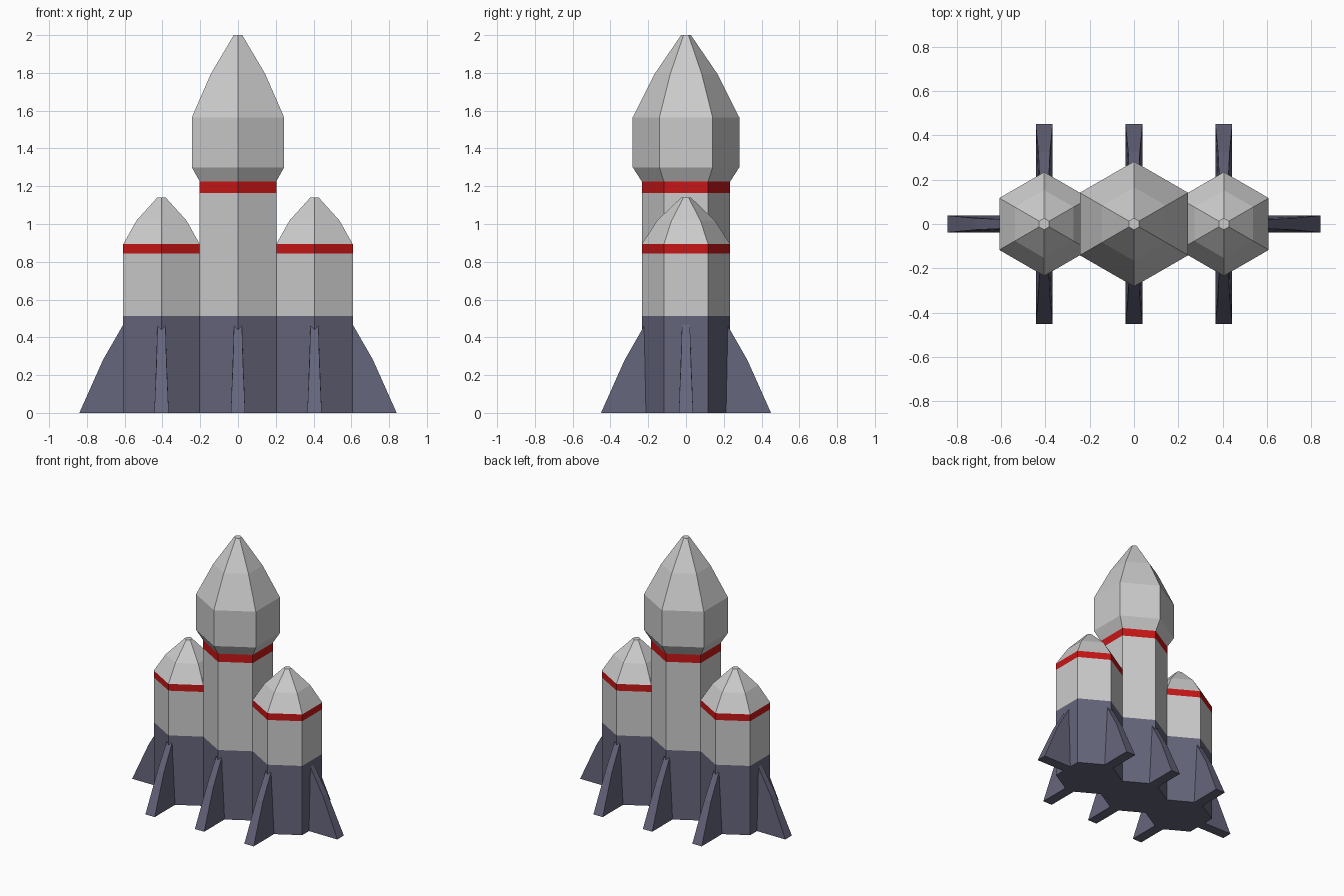
import bpy, bmesh
from math import sin, cos, pi

if "Cube" in bpy.data.objects:
    bpy.data.objects.remove(bpy.data.objects["Cube"])

R = 0.234          # hexagon radius of every tank
SPACING = 0.405    # distance between tank centres


def material(name, rgb):
    m = bpy.data.materials.new(name)
    m.diffuse_color = (*rgb, 1)
    m.use_nodes = True
    m.node_tree.nodes["Principled BSDF"].inputs["Base Color"].default_value = m.diffuse_color
    return m


NAVY = material("navy", (0.13, 0.13, 0.2))
RED = material("red", (0.57, 0.008, 0.008))


def finish(name, bm, mat, x=0, turn=0):
    bmesh.ops.recalc_face_normals(bm, faces=bm.faces)
    me = bpy.data.meshes.new(name)
    bm.to_mesh(me)
    bm.free()
    if mat:
        me.materials.append(mat)
    ob = bpy.data.objects.new(name, me)
    ob.location.x = x
    ob.rotation_euler.z = turn
    bpy.context.collection.objects.link(ob)
    return ob


def hex_section(name, x, profile, mat=None):
    """Six-sided closed section through (radius, height) pairs, corners on +-y."""
    bm = bmesh.new()
    rings = [[bm.verts.new((r * sin(k * pi / 3), r * cos(k * pi / 3), z))
              for k in range(6)] for r, z in profile]
    for a, b in zip(rings, rings[1:]):
        for k in range(6):
            n = (k + 1) % 6
            bm.faces.new((a[k], a[n], b[n], b[k]))
    bm.faces.new(rings[0])
    bm.faces.new(rings[-1])
    return finish(name, bm, mat, x)


def fin(name, x, turn, shift=0.0):
    """Tapered fin pointing along +x before turning: (reach, height, half width)."""
    profile = [(0.10, 0, 0.038), (0.435 + shift, 0, 0.038),
               (0.31 + shift, 0.28, 0.026), (0.20 + shift, 0.472, 0.021),
               (0.10, 0.472, 0.021)]
    bm = bmesh.new()
    left, right = ([bm.verts.new((d, s * w, z)) for d, z, w in profile]
                   for s in (1, -1))
    bm.faces.new(left)
    bm.faces.new(right)
    for i in range(5):
        j = (i + 1) % 5
        bm.faces.new((left[i], left[j], right[j], right[i]))
    return finish(name, bm, NAVY, x, turn)


# Core rocket
hex_section("core_base", 0, [(R, 0), (R, 0.512)], NAVY)
hex_section("core_tank", 0, [(R, 0.512), (R, 1.165)])
hex_section("core_stripe", 0, [(R, 1.165), (R, 1.225)], RED)
hex_section("core_nose", 0, [(R, 1.225), (0.282, 1.30), (0.282, 1.565),
                             (0.166, 1.795), (0.026, 2.0)])

# Side boosters, each with an outward fin
for side, x, turn in (("left", -SPACING, pi), ("right", SPACING, 0)):
    hex_section(side + "_booster_base", x, [(R, 0), (R, 0.512)], NAVY)
    hex_section(side + "_booster_tank", x, [(R, 0.512), (R, 0.843)])
    hex_section(side + "_booster_stripe", x, [(R, 0.843), (R, 0.893)], RED)
    hex_section(side + "_booster_nose", x, [(R, 0.893), (0.153, 1.018), (0.026, 1.14)])
    fin(side + "_outer_fin", x, turn)

# Front and back fins on all three tanks
for tank, x in (("left", -SPACING), ("core", 0), ("right", SPACING)):
    fin(tank + "_front_fin", x, -pi / 2, 0.015)
    fin(tank + "_back_fin", x, pi / 2, 0.015)
